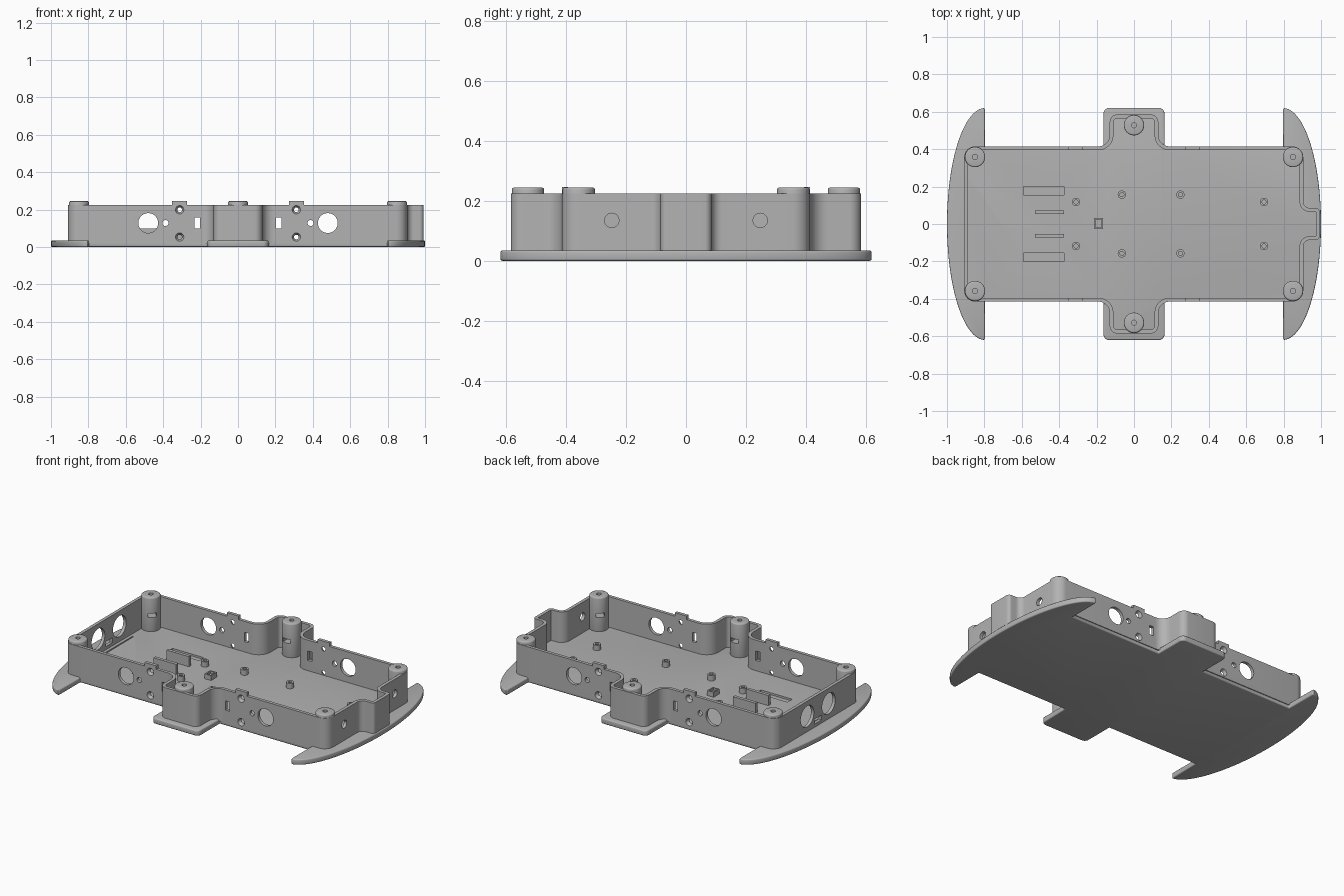
import bpy, bmesh, math
from mathutils import Matrix, Vector

cube = bpy.data.objects.get("Cube")
if cube:
    bpy.data.objects.remove(cube, do_unlink=True)

grey = bpy.data.materials.new("matte grey")
grey.use_nodes = True
grey.diffuse_color = (0.45, 0.45, 0.45, 1)
grey.node_tree.nodes["Principled BSDF"].inputs["Base Color"].default_value = grey.diffuse_color

FLOOR, RIM, POST_TOP, WALL = 0.035, 0.225, 0.245, 0.02
SIGNS = (-1, 1)


def finish(name, bm):
    bmesh.ops.recalc_face_normals(bm, faces=bm.faces)
    mesh = bpy.data.meshes.new(name)
    bm.to_mesh(mesh)
    bm.free()
    mesh.materials.append(grey)
    ob = bpy.data.objects.new(name, mesh)
    bpy.context.collection.objects.link(ob)
    return ob


def activate(ob):
    bpy.ops.object.select_all(action='DESELECT')
    ob.select_set(True)
    bpy.context.view_layer.objects.active = ob


def smooth(ob):
    activate(ob)
    bpy.ops.object.shade_smooth_by_angle(angle=math.radians(35))


def bevel(ob, width):
    mod = ob.modifiers.new("edge", 'BEVEL')
    mod.width, mod.segments = width, 3
    mod.limit_method, mod.angle_limit = 'ANGLE', math.radians(50)
    activate(ob)
    bpy.ops.object.modifier_apply(modifier=mod.name)


def cut(ob, bm):
    tool = finish("cutter", bm)
    tool.hide_render = True
    mod = ob.modifiers.new("cut", 'BOOLEAN')
    mod.object, mod.operation, mod.solver = tool, 'DIFFERENCE', 'EXACT'
    activate(ob)
    bpy.ops.object.modifier_apply(modifier=mod.name)
    bpy.data.objects.remove(tool, do_unlink=True)


def box(bm, at, size, turn=0):
    m = Matrix.Translation(at) @ Matrix.Rotation(turn, 4, 'Z') @ Matrix.Diagonal((*size, 1))
    bmesh.ops.create_cube(bm, size=1, matrix=m)


def rod(bm, at, r, depth, axis='Z', r2=None, n=32):
    turn = {'Z': Matrix(), 'Y': Matrix.Rotation(math.pi / 2, 4, 'X'),
            'X': Matrix.Rotation(math.pi / 2, 4, 'Y')}[axis.upper()]
    bmesh.ops.create_cone(bm, cap_ends=True, segments=n, radius1=r,
                          radius2=r if r2 is None else r2, depth=depth,
                          matrix=Matrix.Translation(at) @ turn)


def rounded(corners, steps=8):
    """Fillet each (x, y, radius) corner of a closed outline."""
    out = []
    for i, (x, y, r) in enumerate(corners):
        p = Vector((x, y))
        a = (Vector(corners[i - 1][:2]) - p).normalized()
        b = (Vector(corners[(i + 1) % len(corners)][:2]) - p).normalized()
        if r == 0:
            out.append(p)
            continue
        half = a.angle(b) / 2
        centre = p + (a + b).normalized() * r / math.sin(half)
        u = p + a * r / math.tan(half) - centre
        v = p + b * r / math.tan(half) - centre
        sweep = u.angle_signed(v)
        for k in range(steps + 1):
            out.append(centre + Matrix.Rotation(-sweep * k / steps, 2) @ u)
    return out


def inset(points, d):
    """Offset a counter-clockwise outline inward."""
    out = []
    for i, p in enumerate(points):
        a = (p - points[i - 1]).normalized()
        b = (points[(i + 1) % len(points)] - p).normalized()
        n = (Vector((-a.y, a.x)) + Vector((-b.y, b.x))).normalized()
        out.append(p + n * d / max(0.3, n.dot(Vector((-a.y, a.x)))))
    return out


def mirrored(upper):
    return upper + [(x, -y, r) for x, y, r in reversed(upper)]


# base plate with curved bumpers and side ears
def bumper(side):
    arc = [(side * (0.797 + 0.203 * math.cos(t)), 0.62 * math.sin(t), 0)
           for t in [math.pi / 2 * (k + 0.5) / 24 for k in range(24)]]
    arc.append((side * 0.797, 0.615, 0))
    return arc


outline = bumper(1) + [(0.797, 0.41, 0), (0.163, 0.41, 0), (0.163, 0.62, 0.03),
                       (-0.163, 0.62, 0.03), (-0.163, 0.41, 0), (-0.797, 0.41, 0)]
outline += list(reversed(bumper(-1)))
bm = bmesh.new()
face = bm.faces.new([bm.verts.new((*p, 0)) for p in rounded(mirrored(outline))])
top = bmesh.ops.extrude_face_region(bm, geom=[face])["geom"]
bmesh.ops.translate(bm, vec=(0, 0, FLOOR), verts=[v for v in top if isinstance(v, bmesh.types.BMVert)])
plate = finish("base_plate", bm)
bevel(plate, 0.007)
tool = bmesh.new()
for s in SIGNS:
    box(tool, (-0.483, s * 0.178, FLOOR), (0.215, 0.047, 0.024))
box(tool, (-0.865, 0, FLOOR), (0.008, 0.41, 0.01))
cut(plate, tool)
smooth(plate)

# perimeter wall
path = rounded(mirrored([
    (0.993, 0.085, 0.022), (0.905, 0.085, 0.035), (0.905, 0.415, 0.058), (0.13, 0.415, 0.06),
    (0.13, 0.585, 0.04), (-0.13, 0.585, 0.04), (-0.13, 0.415, 0.06), (-0.908, 0.415, 0.058)]))
inner = inset(path, WALL)
bm = bmesh.new()
rings = [[bm.verts.new((*p, z)) for p in pts]
         for pts, z in ((path, 0.02), (path, RIM), (inner, RIM), (inner, 0.02))]
for k in range(4):
    a, b = rings[k], rings[(k + 1) % 4]
    for i in range(len(a)):
        bm.faces.new((a[i - 1], a[i], b[i], b[i - 1]))
wall = finish("perimeter_wall", bm)

# side wall openings
tool = bmesh.new()
for sy in SIGNS:
    y = sy * 0.405
    for sx in SIGNS:
        rod(tool, (sx * 0.48, y, 0.128), 0.053, 0.08, 'Y', n=40)
        rod(tool, (sx * 0.388, y, 0.128), 0.016, 0.08, 'Y')
        box(tool, (sx * 0.218, y, 0.128), (0.03, 0.08, 0.058))
        for z in (0.053, 0.199):
            big, small = (0.025, 0.01) if sy < 0 else (0.01, 0.025)
            rod(tool, (sx * 0.312, y, z), small, 0.03, 'Y', r2=big, n=24)
# end wall openings
for s in SIGNS:
    rod(tool, (-0.9, s * 0.105, 0.13), 0.065, 0.08, 'X', n=40)
    rod(tool, (0.895, s * 0.248, 0.135), 0.024, 0.08, 'X')
box(tool, (-0.9, 0, 0.07), (0.08, 0.07, 0.03))
cut(wall, tool)
smooth(wall)

# screw posts with nut slots
for label, x, y in (("front_right", 0.85, -0.358), ("front_left", -0.85, -0.358),
                    ("back_right", 0.85, 0.358), ("back_left", -0.85, 0.358),
                    ("front_ear", 0, -0.528), ("back_ear", 0, 0.528)):
    bm = bmesh.new()
    rod(bm, (x, y, (POST_TOP + 0.02) / 2), 0.054, POST_TOP - 0.02, n=48)
    post = finish(label + "_post", bm)
    bevel(post, 0.008)
    tool = bmesh.new()
    rod(tool, (x, y, POST_TOP), 0.014, 0.14, n=24)
    cut(post, tool)
    inward = Vector((-math.copysign(1, x) if x else 0, -math.copysign(1, y), 0)).normalized()
    tool = bmesh.new()
    box(tool, Vector((x, y, 0.135)) + inward * 0.035, (0.09, 0.05, 0.025),
        math.atan2(inward.y, inward.x))
    cut(post, tool)
    smooth(post)

# locating tabs on the rim
for sy in SIGNS:
    for sx in SIGNS:
        bm = bmesh.new()
        box(bm, (sx * 0.312, sy * 0.405, 0.234), (0.08, WALL, 0.026))
        finish("rim_tab", bm)

# hollow standoffs on the floor
for x, y in ((-0.31, 0.118), (-0.065, 0.157), (0.248, 0.157), (0.695, 0.118)):
    for s in SIGNS:
        bm = bmesh.new()
        rod(bm, (x, s * y, 0.048), 0.022, 0.04, n=24)
        standoff = finish("standoff", bm)
        tool = bmesh.new()
        rod(tool, (x, s * y, 0.068), 0.011, 0.05, n=20)
        cut(standoff, tool)
        smooth(standoff)

# upright fins
for s in SIGNS:
    bm = bmesh.new()
    box(bm, (-0.452, s * 0.063, 0.063), (0.155, 0.02, 0.07))
    finish("fin", bm)

# small square socket
bm = bmesh.new()
box(bm, (-0.19, 0.003, 0.047), (0.046, 0.058, 0.036))
socket = finish("square_socket", bm)
tool = bmesh.new()
box(tool, (-0.19, 0.003, 0.065), (0.03, 0.042, 0.03))
cut(socket, tool)
